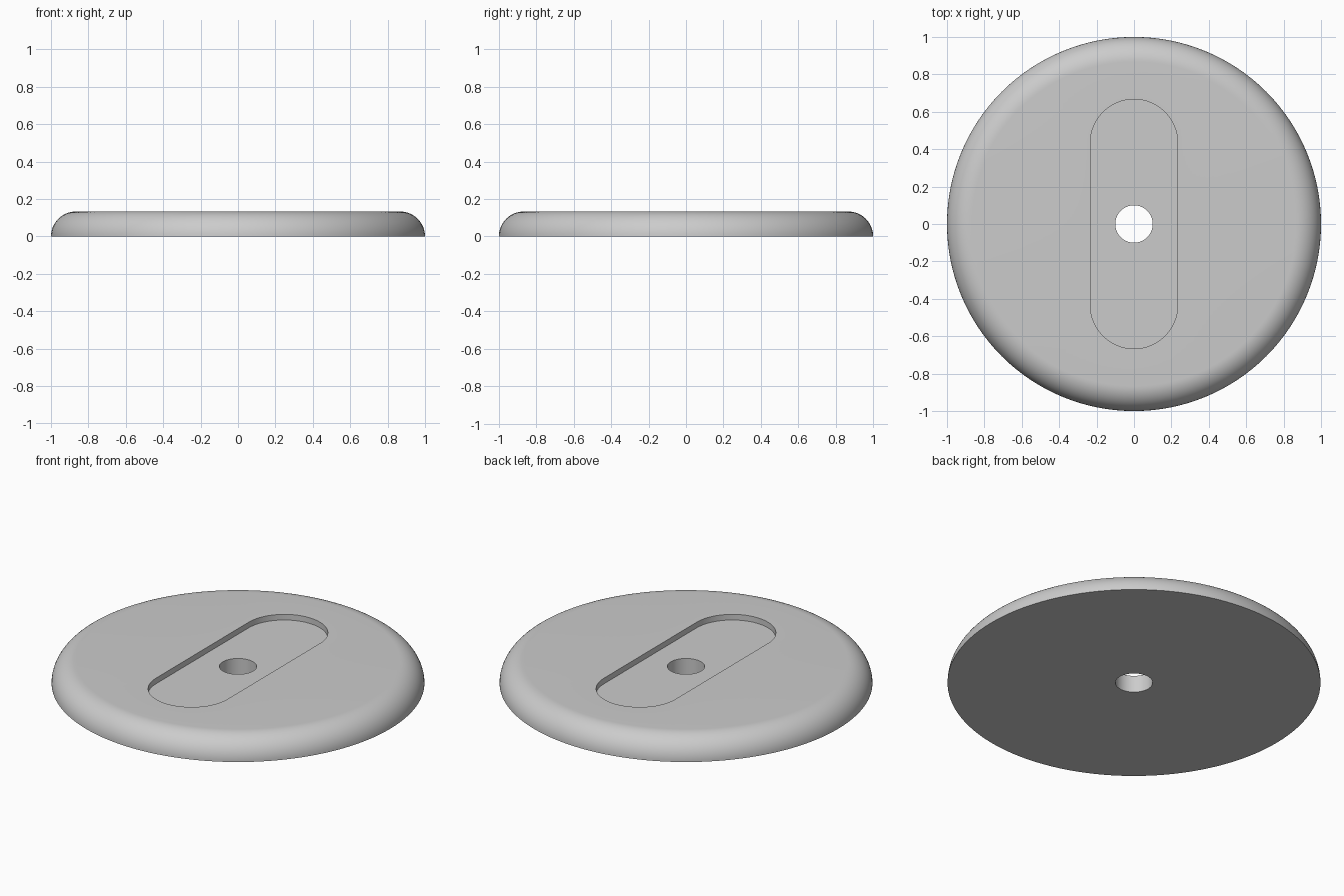
import bpy, bmesh
from math import sin, cos, pi, radians

cube = bpy.data.objects.get("Cube")
if cube:
    bpy.data.objects.remove(cube, do_unlink=True)

HEIGHT = 4 / 30          # also the radius of the rounded rim
HOLE = 0.1
SLOT_HALF_WIDTH = 7 / 30
SLOT_HALF_LENGTH = 2 / 3
SLOT_DEPTH = 1 / 30
SEGMENTS = 128

grey = bpy.data.materials.new("light grey")
grey.use_nodes = True
grey.diffuse_color = (0.6, 0.6, 0.6, 1)
grey.node_tree.nodes["Principled BSDF"].inputs["Base Color"].default_value = (0.6, 0.6, 0.6, 1)


def add_object(name, bm):
    bmesh.ops.recalc_face_normals(bm, faces=bm.faces)
    mesh = bpy.data.meshes.new(name)
    bm.to_mesh(mesh)
    bm.free()
    mesh.materials.append(grey)
    obj = bpy.data.objects.new(name, mesh)
    bpy.context.collection.objects.link(obj)
    return obj


# Round base: lathed profile with a centre hole and a quarter-round rim
rim = [(1 - HEIGHT + HEIGHT * cos(a), HEIGHT * sin(a))
       for a in (i * pi / 32 for i in range(17))]
profile = [(HOLE, 0)] + rim + [(HOLE, HEIGHT)]
bm = bmesh.new()
verts = [bm.verts.new((r, 0, z)) for r, z in profile]
edges = [bm.edges.new((verts[i - 1], verts[i])) for i in range(len(verts))]
bmesh.ops.spin(bm, geom=verts + edges, cent=(0, 0, 0), axis=(0, 0, 1),
               angle=2 * pi, steps=SEGMENTS)
bmesh.ops.remove_doubles(bm, verts=bm.verts, dist=1e-5)
base = add_object("round_base", bm)

# Slot cutter: extruded outline with two round ends
bm = bmesh.new()
offset = SLOT_HALF_LENGTH - SLOT_HALF_WIDTH
outline = []
for side in (1, -1):
    for i in range(33):
        a = pi * i / 32
        outline.append(bm.verts.new((side * SLOT_HALF_WIDTH * cos(a),
                                     side * (offset + SLOT_HALF_WIDTH * sin(a)),
                                     HEIGHT - SLOT_DEPTH)))
floor = bm.faces.new(outline)
top = bmesh.ops.extrude_face_region(bm, geom=[floor], use_keep_orig=True)
bmesh.ops.translate(bm, vec=(0, 0, 0.1),
                    verts=[g for g in top["geom"] if isinstance(g, bmesh.types.BMVert)])
cutter = add_object("slot_cutter", bm)
cutter.hide_render = True

# Cut the recess, then remove the cutter
cut = base.modifiers.new("slot", "BOOLEAN")
cut.operation = "DIFFERENCE"
cut.solver = "EXACT"
cut.object = cutter
bpy.ops.object.select_all(action="DESELECT")
base.select_set(True)
bpy.context.view_layer.objects.active = base
bpy.ops.object.modifier_apply(modifier=cut.name)
bpy.data.objects.remove(cutter, do_unlink=True)
bpy.ops.object.shade_smooth_by_angle(angle=radians(30))
